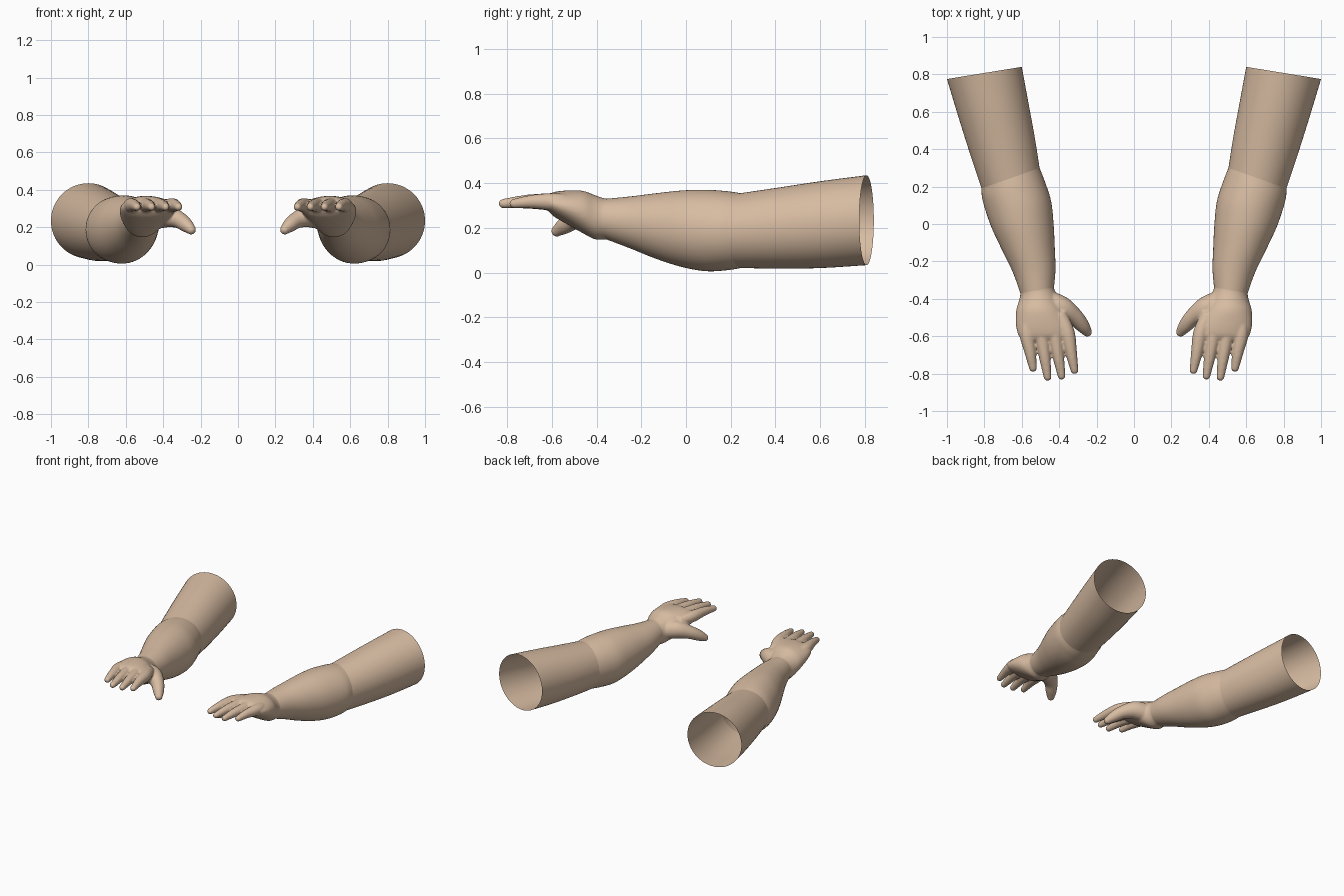
import bpy, bmesh
from math import sin, cos, pi
from mathutils import Vector

if "Cube" in bpy.data.objects:
    bpy.data.objects.remove(bpy.data.objects["Cube"])

skin = bpy.data.materials.new("skin")
skin.diffuse_color = (0.68, 0.5, 0.36, 1)
skin.use_nodes = True
skin.node_tree.nodes["Principled BSDF"].inputs["Base Color"].default_value = skin.diffuse_color


def spline(rows, steps):
    """Catmull-Rom interpolation through rows of numbers."""
    out = []
    n = len(rows)
    for i in range(n - 1):
        a, b = rows[max(i - 1, 0)], rows[i]
        c, d = rows[i + 1], rows[min(i + 2, n - 1)]
        for s in range(steps):
            t = s / steps
            out.append([q + 0.5 * t * (r - p + t * (2*p - 5*q + 4*r - s_ + t * (3*(q - r) + s_ - p)))
                        for p, q, r, s_ in zip(a, b, c, d)])
    out.append(list(rows[-1]))
    return out


def loft(bm, rings, capped):
    loops = [[bm.verts.new(p) for p in ring] for ring in rings]
    for a, b in zip(loops, loops[1:]):
        for i in range(len(a)):
            j = (i + 1) % len(a)
            bm.faces.new((a[i], a[j], b[j], b[i]))
    if capped:
        bm.faces.new(loops[0][::-1])
        bm.faces.new(loops[-1])


def limb(bm, sections, steps=6, sides=64, capped=False):
    """Sections: inner x, inner y, outer x, outer y, bottom z, top z."""
    rings = []
    for xi, yi, xo, yo, z0, z1 in spline(sections, steps):
        ring = []
        for k in range(sides):
            c, s = cos(2*pi*k/sides), sin(2*pi*k/sides)
            ring.append(((xi + xo)/2 + c*(xo - xi)/2,
                         (yi + yo)/2 + c*(yo - yi)/2,
                         (z0 + z1)/2 + s*(z1 - z0)/2))
        rings.append(ring)
    loft(bm, rings, capped)


def digit(bm, path, sides=24):
    """Round tapered finger; path rows: x, y, z, radius. Ends at a round tip."""
    rows = spline(path, 5)
    end, prev = Vector(rows[-1][:3]), Vector(rows[-2][:3])
    tip_dir = (end - prev).normalized()
    r = rows[-1][3]
    for a in (0.35, 0.7, 1.05, 1.4):
        rows.append([*(end + tip_dir * r * sin(a)), r * cos(a)])
    rings = []
    for i, row in enumerate(rows):
        p = Vector(row[:3])
        d = Vector(rows[min(i + 1, len(rows) - 1)][:3]) - Vector(rows[max(i - 1, 0)][:3])
        q = d.to_track_quat('Z', 'Y')
        rings.append([p + q @ Vector((row[3]*cos(2*pi*k/sides), row[3]*sin(2*pi*k/sides), 0))
                      for k in range(sides)])
    loft(bm, rings, True)


def make(name, bm):
    bmesh.ops.recalc_face_normals(bm, faces=bm.faces)
    me = bpy.data.meshes.new(name)
    bm.to_mesh(me)
    bm.free()
    ob = bpy.data.objects.new(name, me)
    bpy.context.collection.objects.link(ob)
    return ob


def finish(ob):
    ob.data.materials.clear()
    ob.data.materials.append(skin)
    ob.data.shade_smooth()
    ob.modifiers.new("other_side", 'MIRROR').use_mirror_merge = False


elbow = (0.505, 0.30, 0.815, 0.19, 0.02, 0.355)
wrist = (0.428, -0.34, 0.608, -0.37, 0.148, 0.33)

# Upper arms, open at the shoulder
bm = bmesh.new()
limb(bm, [(0.60, 0.84, 1.00, 0.775, 0.033, 0.435),
          (0.563, 0.64, 0.935, 0.56, 0.02, 0.408),
          (0.53, 0.46, 0.875, 0.37, 0.018, 0.38), elbow])
finish(make("upper_arms", bm))

# Forearms
bm = bmesh.new()
limb(bm, [elbow,
          (0.474, 0.22, 0.812, 0.14, 0.01, 0.364),
          (0.443, 0.12, 0.79, 0.06, 0.006, 0.37),
          (0.430, 0.0, 0.757, -0.03, 0.024, 0.367),
          (0.424, -0.12, 0.705, -0.14, 0.06, 0.355),
          (0.420, -0.24, 0.647, -0.26, 0.108, 0.34), wrist])
finish(make("forearms", bm))

# Hands: palm, fingers and thumb blended together
bm = bmesh.new()
limb(bm, [(0.424, -0.29, 0.622, -0.32, 0.138, 0.334), wrist,
          (0.405, -0.40, 0.615, -0.41, 0.148, 0.345),
          (0.375, -0.46, 0.629, -0.46, 0.175, 0.365),
          (0.345, -0.53, 0.632, -0.53, 0.215, 0.367),
          (0.335, -0.59, 0.620, -0.59, 0.25, 0.36),
          (0.36, -0.62, 0.60, -0.62, 0.28, 0.345)], capped=True)
for bx, tx, ty in [(0.357, 0.318, -0.782), (0.427, 0.387, -0.812),
                   (0.496, 0.462, -0.818), (0.573, 0.540, -0.770)]:
    mx, my = bx*0.45 + tx*0.55, -0.58*0.45 + ty*0.55
    digit(bm, [(bx*0.75 + 0.13, -0.48, 0.305, 0.036), (bx, -0.58, 0.315, 0.040),
               (mx, my, 0.317, 0.031), (tx, ty, 0.308, 0.021)])
digit(bm, [(0.46, -0.42, 0.25, 0.065), (0.385, -0.45, 0.26, 0.062),
           (0.318, -0.495, 0.24, 0.046), (0.276, -0.543, 0.21, 0.038),
           (0.250, -0.577, 0.186, 0.026)])
hands = make("hands", bm)
rm = hands.modifiers.new("blend", 'REMESH')
rm.mode, rm.voxel_size = 'VOXEL', 0.006
sm = hands.modifiers.new("soften", 'SMOOTH')
sm.factor, sm.iterations = 0.5, 8
dg = bpy.context.evaluated_depsgraph_get()
mesh = bpy.data.meshes.new_from_object(hands.evaluated_get(dg))
hands.modifiers.clear()
hands.data = mesh

# Open the hands at the wrist crease
bm = bmesh.new()
bm.from_mesh(mesh)
bmesh.ops.bisect_plane(bm, geom=bm.verts[:] + bm.edges[:] + bm.faces[:],
                       plane_co=(0.518, -0.353, 0.24), plane_no=(0.165, 0.986, 0),
                       clear_outer=True)
bm.to_mesh(mesh)
bm.free()
finish(hands)
